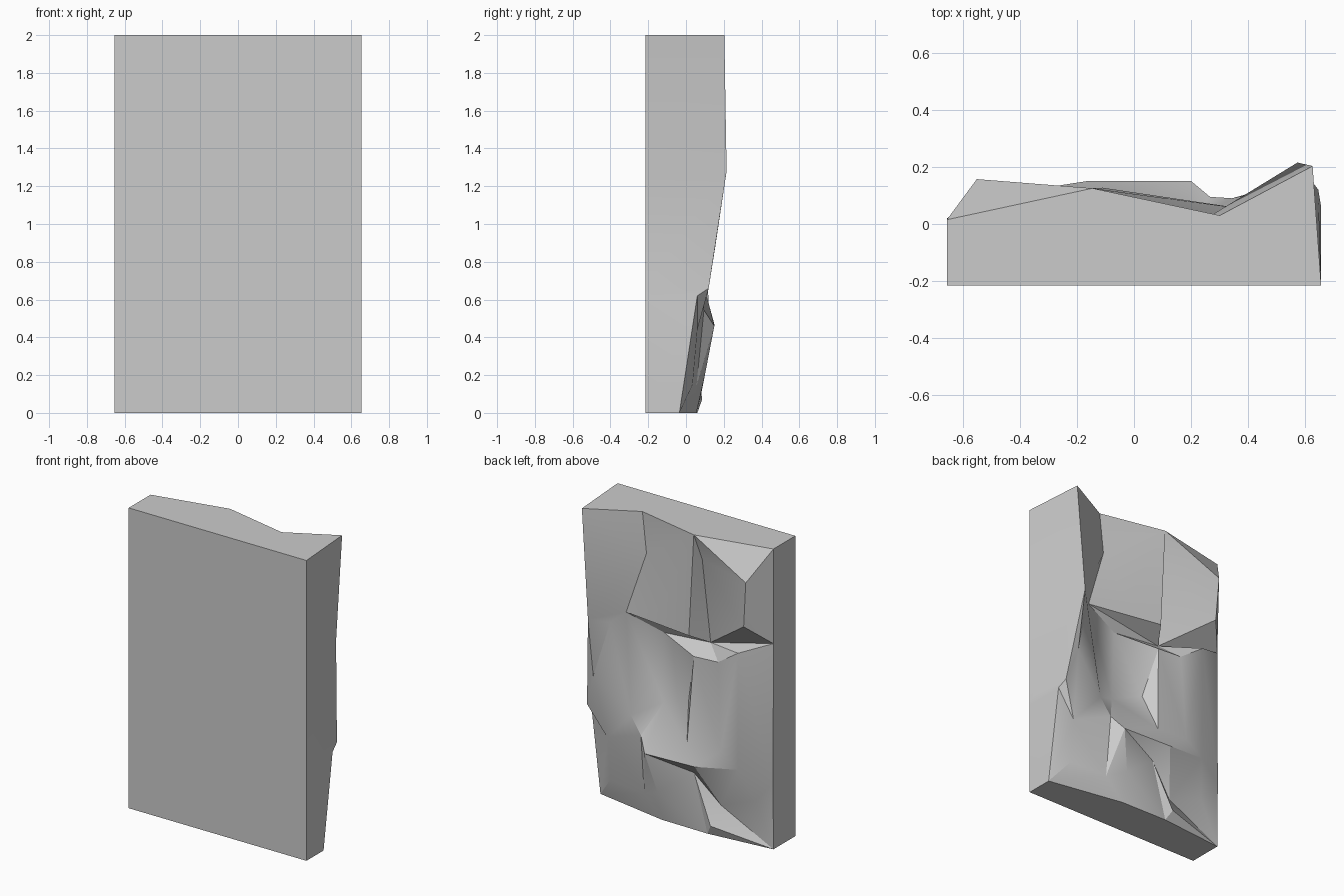
import bpy, bmesh
from mathutils import Vector
from mathutils.geometry import delaunay_2d_cdt

if "Cube" in bpy.data.objects:
    bpy.data.objects.remove(bpy.data.objects["Cube"])

FRONT, HALF = -0.215, 0.655

# Outline of the rough back, clockwise in (x, y, z): top, right, bottom, left
outline = [(-.655, .015, 2), (-.145, .125, 2), (.30, .03, 2), (.625, .203, 2),
           (.572, .215, 1.28), (.645, .12, .66), (.655, .06, .62), (.655, -.035, 0),
           (.14, .055, 0), (-.20, .06, 0), (-.655, .015, 0), (-.655, .02, .44),
           (-.655, .015, 1.37)]

# Shared key points of the relief
top_mid, top_right, shoulder, left_notch, left_edge = (
    outline[1], outline[2], outline[4], outline[11], outline[12])
brow = (-.11, .127, 1.32)
nook = (-.187, .007, 1.25)
peak = (.406, .05, 1.31)
pit = (.17, -.01, .75)
knob = (.343, .09, .655)
lip = (.266, .095, .544)
bulge = (.20, .15, .46)
spur = (-.165, .15, .47)
pillar = (-.09, .12, .58)
ledge_a, ledge_b = (-.30, .09, 1.18), (-.46, .11, 1.29)
base_a, base_b = (-.33, .105, .60), (-.455, .105, .51)
cup_a, cup_b = (-.525, .015, .29), (-.27, .015, .19)
overhang = (.124, .088, 1.42)
foot_a, foot_b = (.535, .06, .44), (.27, .055, .14)

# Creases and ridges running across the rock
creases = [
    [top_mid, brow, overhang, peak, shoulder],
    [top_right, (.27, .03, 1.73), overhang],
    [top_mid, (-.165, .065, 1.82), nook, brow],
    [outline[0], (-.55, .157, 1.8), (-.53, .15, 1.5), left_edge],
    [left_edge, nook, peak],
    [left_edge, ledge_b, ledge_a, nook],
    [ledge_b, base_b], [ledge_a, base_a],
    [base_a, base_b, left_notch, cup_a, cup_b, spur, base_a],
    [nook, (-.12, .09, 1.17), pillar, spur],
    [peak, (.16, 0, 1.22), pit],
    [pit, (-.04, .03, .83), pillar],
    [peak, pit, knob, peak],
    [pit, lip, knob],
    [lip, bulge, (.14, .10, .2), outline[8]],
    [bulge, spur],
    [lip, foot_b],
    [spur, (-.10, .06, .38), outline[9]],
    [shoulder, (.475, .12, 1.25), knob],
    [shoulder, (.575, .155, .88), foot_a],
    [outline[6], foot_a, (.535, .035, .15), foot_b, outline[8]],
    [cup_b, (-.24, .085, .07), outline[9]],
]

# Triangulate the relief seen from behind, then lift each point to its depth
points, edges = [], []


def index(p):
    if p not in points:
        points.append(p)
    return points.index(p)


for line in [outline + outline[:1]] + creases:
    ids = [index(p) for p in line]
    edges += list(zip(ids, ids[1:]))
flat = [Vector((x, z)) for x, y, z in points]
verts, _, faces, origin, _, _ = delaunay_2d_cdt(flat, edges, [], 1, 1e-5)

bm = bmesh.new()
relief = []
for v, src in zip(verts, origin):
    if src:
        depth = points[src[0]][1]
    else:
        near = min(points, key=lambda p: (Vector((p[0], p[2])) - v).length)
        depth = near[1]
    relief.append(bm.verts.new((v.x, depth, v.y)))
for f in faces:
    bm.faces.new([relief[i] for i in f])

# Side walls and flat front
rim = [e for e in bm.edges if e.is_boundary]
res = bmesh.ops.extrude_edge_only(bm, edges=rim)
for v in res["geom"]:
    if isinstance(v, bmesh.types.BMVert):
        v.co.y = FRONT
        if v.co.x > 0.56:
            v.co.x = HALF
bmesh.ops.holes_fill(bm, edges=[e for e in bm.edges if e.is_boundary], sides=0)
bmesh.ops.recalc_face_normals(bm, faces=bm.faces)

mesh = bpy.data.meshes.new("rock_wall_slab")
bm.to_mesh(mesh)
bm.free()
slab = bpy.data.objects.new("rock_wall_slab", mesh)
bpy.context.collection.objects.link(slab)
bpy.context.view_layer.objects.active = slab
slab.select_set(True)
bpy.ops.object.shade_smooth_by_angle(angle=0.45)
